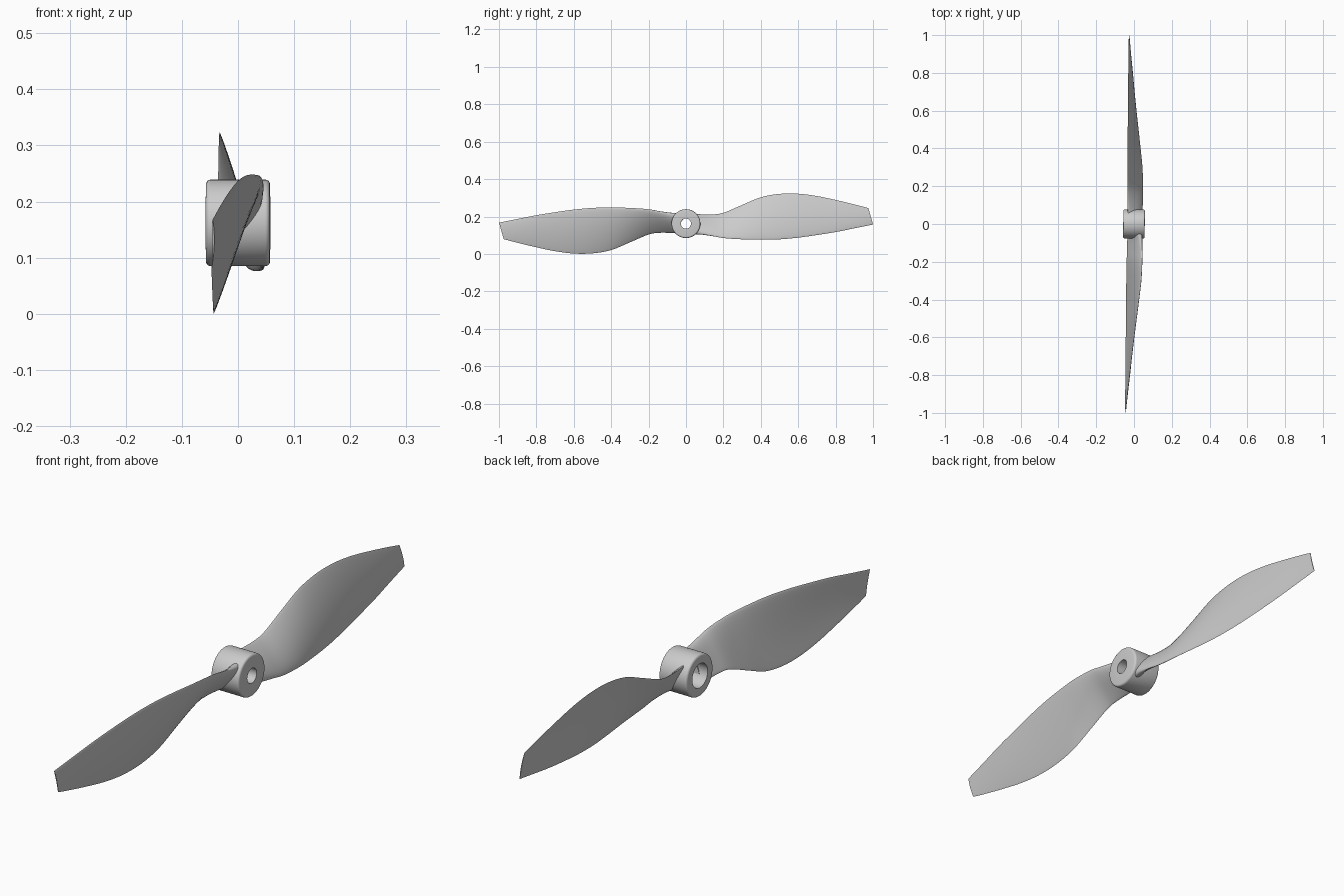
import bpy
import bmesh
from math import pi, sin, cos, radians
from mathutils import Matrix, Vector

if "Cube" in bpy.data.objects:
    bpy.data.objects.remove(bpy.data.objects["Cube"])

CENTRE_Z = 0.162
TILT = -0.0095          # slight turn of the whole propeller about z
RING = 32               # points around one blade section
STEPS = 4               # sections between two stations

grey = bpy.data.materials.new("light_grey")
grey.use_nodes = True
colour = (0.6, 0.6, 0.6, 1)
grey.diffuse_color = colour
grey.node_tree.nodes["Principled BSDF"].inputs["Base Color"].default_value = colour


def finish(name, bm, turn=0.0):
    """Place a mesh on the shaft axis and shade it smooth."""
    bmesh.ops.recalc_face_normals(bm, faces=bm.faces)
    place = (Matrix.Translation((0, 0, CENTRE_Z)) @ Matrix.Rotation(TILT, 4, "Z")
             @ Matrix.Rotation(turn, 4, "X"))
    bm.transform(place)
    mesh = bpy.data.meshes.new(name)
    bm.to_mesh(mesh)
    bm.free()
    mesh.materials.append(grey)
    obj = bpy.data.objects.new(name, mesh)
    bpy.context.collection.objects.link(obj)
    bpy.ops.object.select_all(action="DESELECT")
    obj.select_set(True)
    bpy.context.view_layer.objects.active = obj
    bpy.ops.object.shade_smooth_by_angle(angle=radians(40))


def bridge(bm, a, b):
    for i in range(len(a)):
        j = (i + 1) % len(a)
        bm.faces.new((a[i], a[j], b[j], b[i]))


# Hub: closed profile (x, radius) turned around the shaft, with a stepped bore
def make_hub():
    half, outer, big, small, r = 0.057, 0.077, 0.044, 0.027, 0.008
    profile = [(-half, big), (0, big), (0, small), (half, small)]
    for side in (1, -1):
        arc = [(side * (half - r + r * cos(a)), outer - r + r * sin(a))
               for a in (k * pi / 8 for k in range(5))]
        profile += arc if side == 1 else arc[::-1]
    bm = bmesh.new()
    count = 64
    rings = [[bm.verts.new((x, rad * cos(2 * pi * k / count), rad * sin(2 * pi * k / count)))
              for k in range(count)] for x, rad in profile]
    for i, ring in enumerate(rings):
        bridge(bm, ring, rings[(i + 1) % len(rings)])
    finish("hub", bm)


# Blade stations: span, trailing z, trailing x, leading z, leading x, half thickness
STATIONS = [Vector(s) for s in (
    (.04, .052, -.030, -.055, .035, .030),
    (.08, .050, -.034, -.057, .041, .021),
    (.14, .049, -.036, -.066, .045, .014),
    (.20, .058, -.037, -.077, .045, .011),
    (.30, .100, -.038, -.084, .041, .009),
    (.40, .141, -.038, -.086, .030, .008),
    (.50, .159, -.038, -.084, .018, .007),
    (.60, .160, -.038, -.075, .006, .006),
    (.70, .148, -.038, -.061, -.005, .005),
    (.80, .128, -.038, -.045, -.015, .004),
    (.90, .106, -.038, -.025, -.026, .003),
    (1.0, .083, -.038, -.005, -.036, .002))]


def smooth_stations():
    """Curve through the stations."""
    pts = [STATIONS[0]] + STATIONS + [STATIONS[-1]]
    for i in range(1, len(pts) - 2):
        p0, p1, p2, p3 = pts[i - 1:i + 3]
        for k in range(STEPS):
            t = k / STEPS
            yield (p1 + (p2 - p0) * (t / 2)
                   + (p0 * 2 - p1 * 5 + p2 * 4 - p3) * (t * t / 2)
                   + (p1 * 3 - p0 - p2 * 3 + p3) * (t ** 3 / 2))
    yield STATIONS[-1]


# Blade: cambered sections lofted from the root to a slanted tip
def make_blade(name, turn):
    bm = bmesh.new()
    rings = []
    for y, tz, tx, lz, lx, thick in smooth_stations():
        lead, trail = Vector((lx, lz)), Vector((tx, tz))
        chord = trail - lead
        normal = Vector((chord.y, -chord.x)).normalized()
        camber = 0.03 * chord.length * min(1, y / 0.3)
        ring = []
        for k in range(RING):
            a = 2 * pi * k / RING
            t = (1 - cos(a)) / 2
            offset = camber * 4 * t * (1 - t) + thick * sin(a) * (1 - 0.6 * t)
            p = lead + chord * t + normal * offset
            ring.append(bm.verts.new((p.x, y - 0.025 * t * y ** 6, p.y)))
        rings.append(ring)
    for a, b in zip(rings, rings[1:]):
        bridge(bm, a, b)
    bm.faces.new(rings[0])
    bm.faces.new(rings[-1])
    finish(name, bm, turn)


make_hub()
make_blade("back_blade", 0)
make_blade("front_blade", pi)
